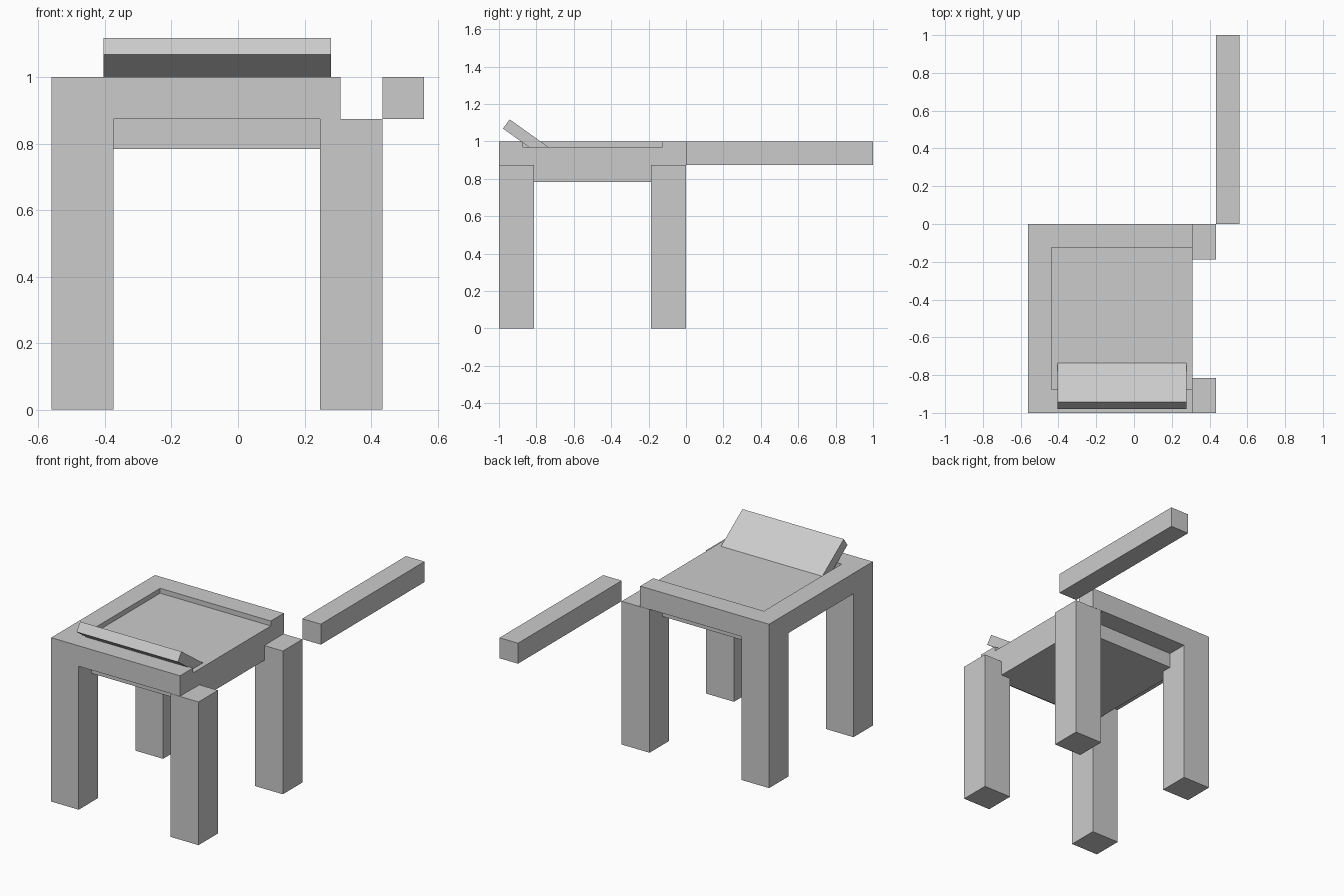
import bpy
import math
from mathutils import Vector

if "Cube" in bpy.data.objects:
    bpy.data.objects.remove(bpy.data.objects["Cube"])


def box(name, x, y, z):
    """Axis-aligned box from (min, max) ranges."""
    bpy.ops.mesh.primitive_cube_add(size=1)
    ob = bpy.context.object
    ob.name = name
    lo, hi = Vector((x[0], y[0], z[0])), Vector((x[1], y[1], z[1]))
    size, mid = hi - lo, (hi + lo) / 2
    for v in ob.data.vertices:
        v.co = v.co * 1.0
        v.co = Vector((v.co.x * size.x, v.co.y * size.y, v.co.z * size.z))
    ob.location = mid
    return ob


RAIL_Z = (0.875, 1.0)

# Four square legs and the front and back rails
for side, leg_y, rail_y in (("front", (-1.0, -0.814), (-1.0, -0.875)),
                            ("back", (-0.187, 0.0), (-0.125, 0.0))):
    box(f"{side}_left_leg", (-0.561, -0.375), leg_y, (0, 0.875))
    box(f"{side}_right_leg", (0.246, 0.434), leg_y, (0, 0.874))
    box(f"{side}_rail", (-0.561, 0.309), rail_y, RAIL_Z)

# Left rail in place, right rail detached behind the frame
box("left_rail", (-0.561, -0.438), (-0.875, -0.125), RAIL_Z)
box("detached_right_rail", (0.434, 0.559), (0.0, 1.0), RAIL_Z)

# Thick seat block sunk inside the rails
box("seat", (-0.438, 0.309), (-0.875, -0.125), (0.784, 0.97))

# Tilted board resting in the seat, top edge leaning over the front rail
length, thick, tilt = 0.28, 0.061, math.radians(35.5)
board = box("tilted_board", (-0.405, 0.279), (0, length), (-thick, 0))
down = Vector((0, math.cos(tilt), -math.sin(tilt)))
normal = Vector((0, math.sin(tilt), math.cos(tilt)))
board.rotation_euler.x = -tilt
board.location = (Vector((-0.063, -0.943, 1.118))
                  + down * length / 2 - normal * thick / 2)
